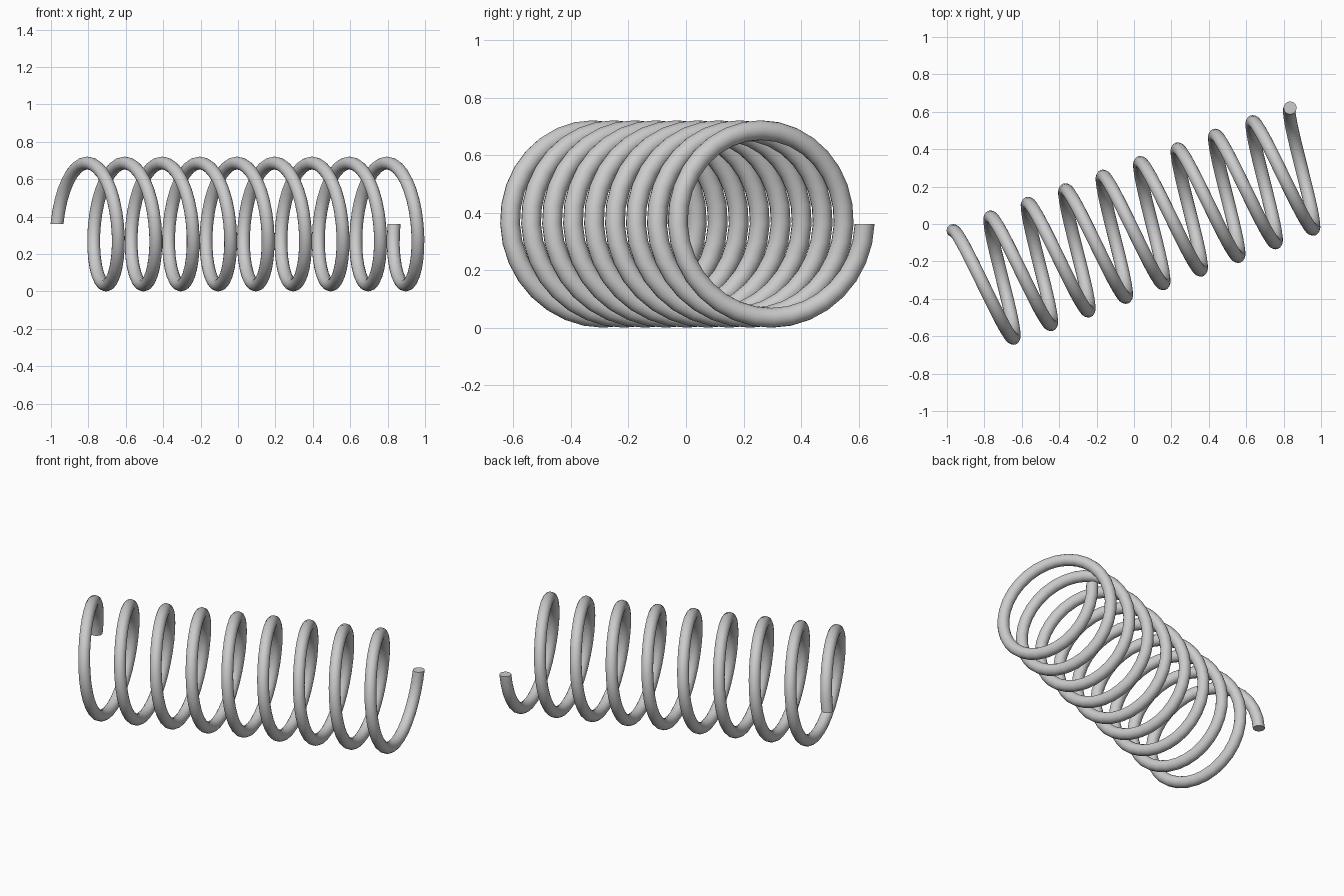
import bpy, bmesh
from math import sin, cos, pi, radians
from mathutils import Vector

if "Cube" in bpy.data.objects:
    bpy.data.objects.remove(bpy.data.objects["Cube"])

TURNS, STEPS, SIDES = 9, 32, 16
COIL_R, WIRE_R, PITCH = 0.326, 0.0345, 0.2131
CENTRE = Vector((0.045, -0.0135, 0.3605))
YAW = radians(20)

axis = Vector((cos(YAW), sin(YAW), 0))
side = Vector((-sin(YAW), cos(YAW), 0))
up = Vector((0, 0, 1))


def wire_ring(bm, turn):
    """Circular wire section lying in the plane through the coil axis."""
    a = 2 * pi * turn
    radial = side * cos(a) + up * sin(a)
    mid = CENTRE + axis * PITCH * (turn - TURNS / 2) + radial * COIL_R
    return [bm.verts.new(mid + WIRE_R * (radial * cos(b) + axis * sin(b)))
            for b in (2 * pi * k / SIDES for k in range(SIDES))]


# coil of wire
bm = bmesh.new()
rings = [wire_ring(bm, i / STEPS) for i in range(TURNS * STEPS + 1)]
for r0, r1 in zip(rings, rings[1:]):
    for k in range(SIDES):
        n = (k + 1) % SIDES
        bm.faces.new((r0[k], r0[n], r1[n], r1[k]))

# flat cut ends
bm.faces.new(rings[0])
bm.faces.new(rings[-1])
bmesh.ops.recalc_face_normals(bm, faces=bm.faces)

mesh = bpy.data.meshes.new("coil_spring")
bm.to_mesh(mesh)
bm.free()
spring = bpy.data.objects.new("coil_spring", mesh)
bpy.context.collection.objects.link(spring)
bpy.context.view_layer.objects.active = spring
spring.select_set(True)
bpy.ops.object.shade_smooth_by_angle(angle=radians(40))
